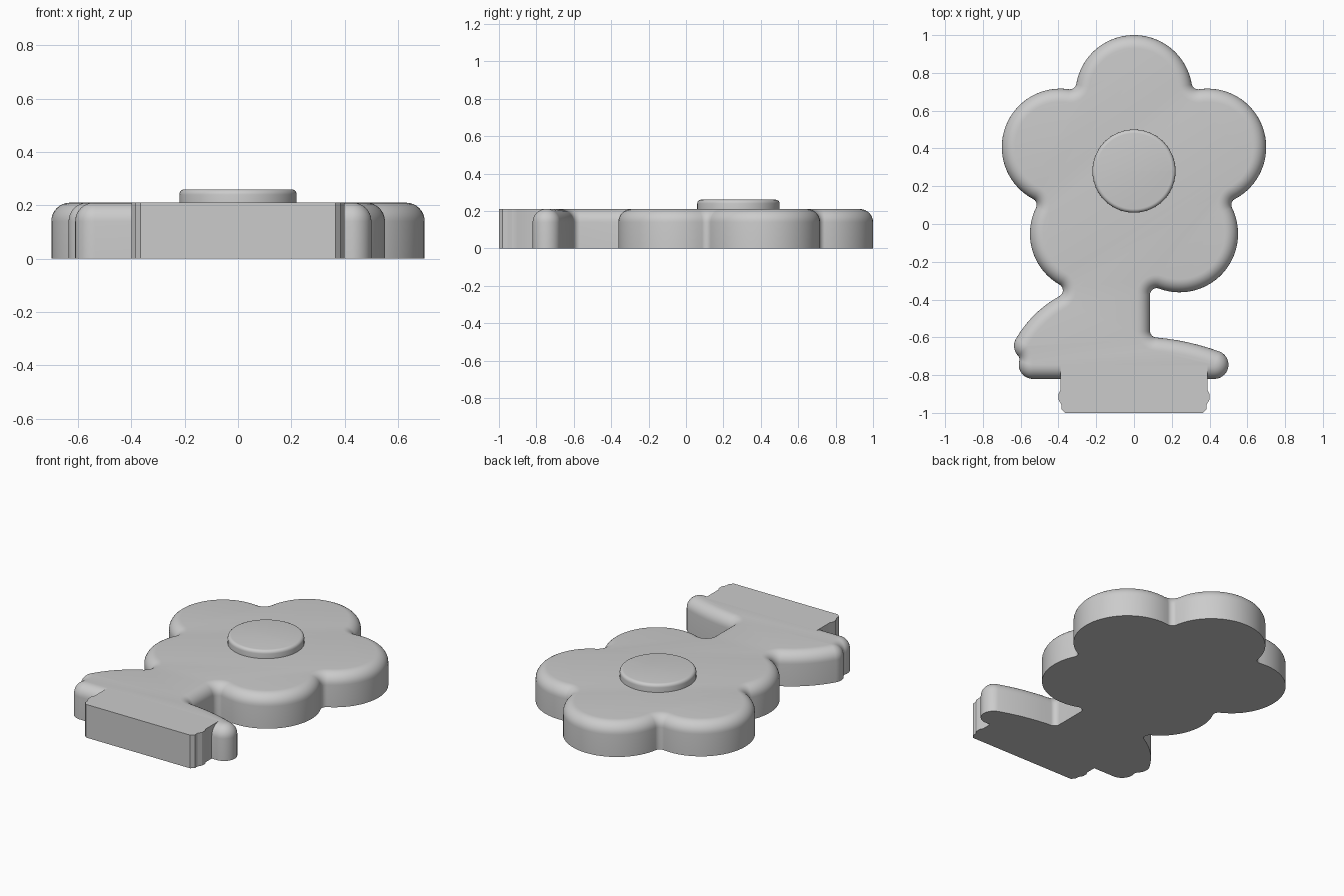
import bpy, bmesh
from math import sin, cos, pi, radians, atan2, sqrt, ceil
from mathutils import Vector

cube = bpy.data.objects.get("Cube")
if cube:
    bpy.data.objects.remove(cube, do_unlink=True)

grey = bpy.data.materials.new("plain_grey")
grey.use_nodes = True
COLOR = (0.6, 0.6, 0.6, 1)
grey.diffuse_color = COLOR
grey.node_tree.nodes["Principled BSDF"].inputs["Base Color"].default_value = COLOR


def polar(center, radius, angle):
    return center + radius * Vector((cos(angle), sin(angle)))


def heading(a, b):
    return atan2(b.y - a.y, b.x - a.x)


def arc(center, radius, start, end, ccw=True):
    """Points along an arc, swept in the given sense."""
    sweep = (end - start) % (2 * pi) if ccw else -((start - end) % (2 * pi))
    n = max(6, ceil(abs(sweep) / radians(5)))
    return [polar(center, radius, start + sweep * i / n) for i in range(n + 1)]


def notch_center(c0, r0, c1, r1, f):
    """Centre of the fillet touching two circles on the outer (right-hand) side."""
    d = (c1 - c0).length
    along = (d * d + (r0 + f) ** 2 - (r1 + f) ** 2) / (2 * d)
    u = (c1 - c0) / d
    return c0 + u * along + Vector((u.y, -u.x)) * sqrt((r0 + f) ** 2 - along ** 2)


def rounded_slab(name, outline, z0, z1, edge=0.0, steps=8):
    """Counterclockwise outline raised from z0 to z1 with a rounded top edge."""
    pts = [p for i, p in enumerate(outline) if (p - outline[i - 1]).length > 1e-4]
    n = len(pts)
    inward = []
    for i, p in enumerate(pts):
        t = (p - pts[i - 1]).normalized() + (pts[(i + 1) % n] - p).normalized()
        inward.append(Vector((-t.y, t.x)).normalized())
    levels = [(0, z0), (0, z1 - edge)]
    if edge:
        for k in range(1, steps + 1):
            a = pi / 2 * k / steps
            levels.append((edge * (1 - cos(a)), z1 - edge + edge * sin(a)))
    bm = bmesh.new()
    rings = [[bm.verts.new((*(p + v * inset), z)) for p, v in zip(pts, inward)]
             for inset, z in levels]
    for low, high in zip(rings, rings[1:]):
        for i in range(n):
            j = (i + 1) % n
            bm.faces.new((low[i], low[j], high[j], high[i]))
    bm.faces.new(rings[-1])
    bm.faces.new(rings[0][::-1])
    mesh = bpy.data.meshes.new(name)
    bm.to_mesh(mesh)
    bm.free()
    mesh.materials.append(grey)
    obj = bpy.data.objects.new(name, mesh)
    bpy.context.collection.objects.link(obj)
    bpy.ops.object.select_all(action='DESELECT')
    obj.select_set(True)
    bpy.context.view_layer.objects.active = obj
    bpy.ops.object.shade_smooth_by_angle(angle=radians(30))
    return obj


HEIGHT, EDGE = 0.21, 0.07
MIDDLE = Vector((0, 0.28))
PETAL, FILLET, TIP = 0.31, 0.035, 0.075

# Circles that make up the silhouette
petals = [polar(MIDDLE, 0.41, radians(-54 + 72 * i)) for i in range(5)]
left_tip, left_corner = Vector((-0.56, -0.645)), Vector((-0.535, -0.745))
left_turn, left_sweep = radians(150), 0.6
left_leaf = polar(left_tip, TIP - left_sweep, left_turn)
right_tip = Vector((0.425, -0.745))
right_turn, right_sweep = radians(70), 1.3
right_leaf = polar(right_tip, TIP - right_sweep, right_turn)

# Fillets where the right side of the stem meets petal and leaf
stem_x = 0.085 + FILLET
stem_top = Vector((stem_x, petals[0].y - sqrt((PETAL + FILLET) ** 2 - (petals[0].x - stem_x) ** 2)))
stem_low = Vector((stem_x, right_leaf.y + sqrt((right_sweep + FILLET) ** 2 - (stem_x - right_leaf.x) ** 2)))

# Petals, with a small fillet in each gap
outline = arc(stem_top, FILLET, pi, heading(stem_top, petals[0]), ccw=False)
start = heading(petals[0], stem_top)
for i, c in enumerate(petals):
    nxt, r = (petals[i + 1], PETAL) if i < 4 else (left_leaf, left_sweep)
    gap = notch_center(c, PETAL, nxt, r, FILLET)
    outline += arc(c, PETAL, start, heading(c, gap))
    outline += arc(gap, FILLET, heading(gap, c), heading(gap, nxt), ccw=False)
    start = heading(nxt, gap)

# Left leaf with its notched tip
gap = notch_center(left_tip, TIP, left_corner, TIP, 0.03)
outline += arc(left_leaf, left_sweep, start, left_turn)
outline += arc(left_tip, TIP, left_turn, heading(left_tip, gap))
outline += arc(gap, 0.03, heading(gap, left_tip), heading(gap, left_corner), ccw=False)
outline += arc(left_corner, TIP, heading(left_corner, gap), -pi / 2)

# Right leaf and its join to the stem
outline += arc(right_tip, TIP, -pi / 2, right_turn)
outline += arc(right_leaf, right_sweep, right_turn, heading(right_leaf, stem_low))
outline += arc(stem_low, FILLET, heading(stem_low, right_leaf), pi, ccw=False)

rounded_slab("flower_stem_and_leaves", outline, 0, HEIGHT, EDGE)

# Raised flower centre
rounded_slab("flower_center", arc(MIDDLE, 0.22, 0, 1.999 * pi), HEIGHT - 0.01, 0.26, 0.02, 5)

# Square-edged base block with stepped sides
side = [(0.365, -1), (0.385, -0.98), (0.385, -0.955), (0.4, -0.93),
        (0.4, -0.9), (0.39, -0.88), (0.39, -0.75)]
block = [Vector(p) for p in side] + [Vector((-x, y)) for x, y in reversed(side)]
rounded_slab("base_block", block, 0, HEIGHT)
